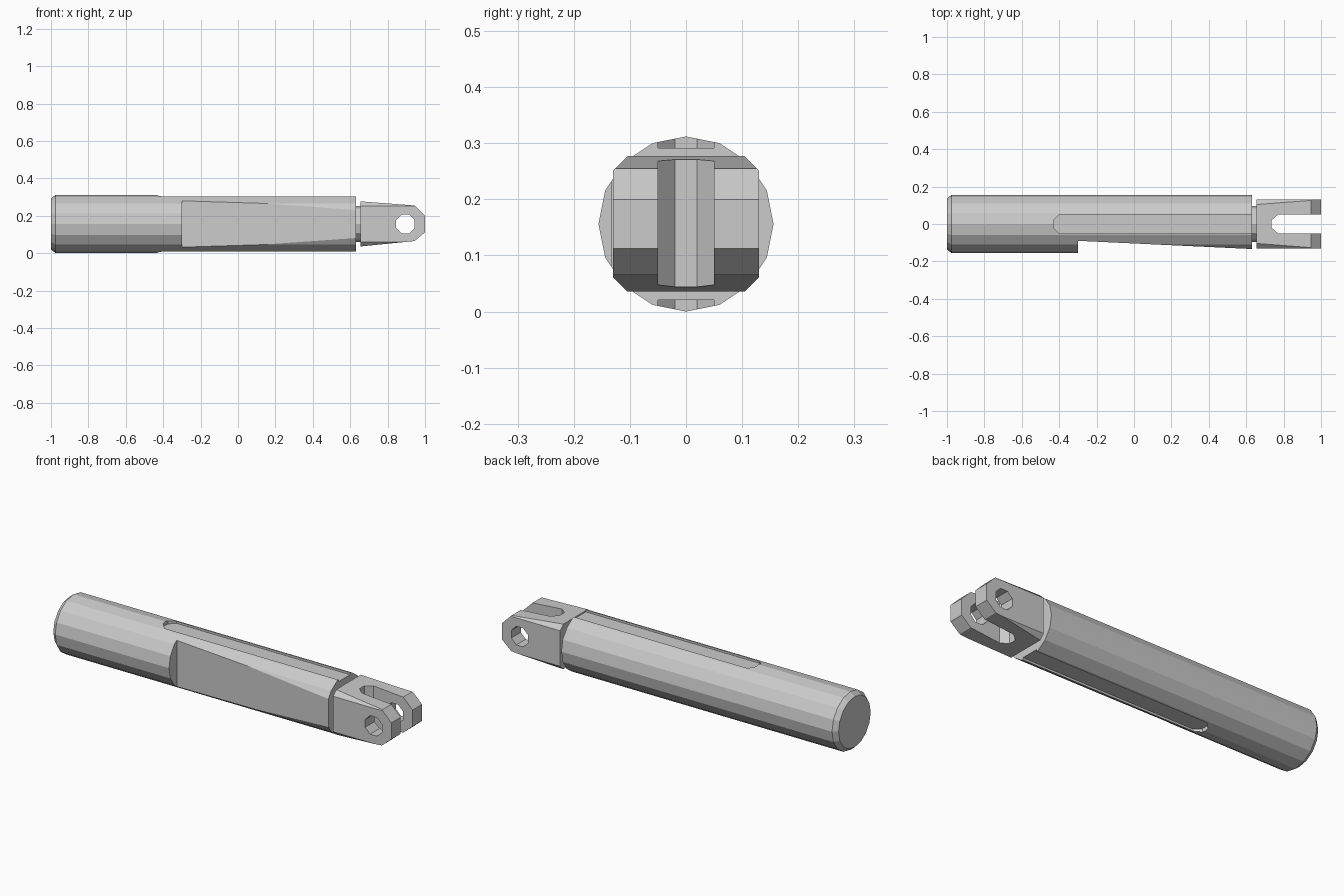
import bpy, bmesh, math
from mathutils import Vector

if "Cube" in bpy.data.objects:
    bpy.data.objects.remove(bpy.data.objects["Cube"])

ZC = 0.156  # height of the long axis
R = 0.156   # body radius


def finish(name, bm):
    bmesh.ops.recalc_face_normals(bm, faces=bm.faces)
    mesh = bpy.data.meshes.new(name)
    bm.to_mesh(mesh)
    bm.free()
    obj = bpy.data.objects.new(name, mesh)
    bpy.context.collection.objects.link(obj)
    return obj


def prism(name, points, axis, lo, hi):
    """Extrude a 2D outline along axis: x takes (y,z), y takes (x,z), z takes (x,y)."""
    bm = bmesh.new()
    i = "xyz".index(axis)

    def place(p, d):
        c = list(p)
        c.insert(i, d)
        return Vector(c)

    face = bm.faces.new([bm.verts.new(place(p, lo)) for p in points])
    ext = bmesh.ops.extrude_face_region(bm, geom=[face])
    shift = place((0, 0), hi - lo)
    for v in ext["geom"]:
        if isinstance(v, bmesh.types.BMVert):
            v.co += shift
    return finish(name, bm)


def turned(name, profile, sides):
    """Closed solid of revolution about the long axis from (x, radius) stations."""
    bm = bmesh.new()
    rings = []
    for x, r in profile:
        rings.append([bm.verts.new((x, r * math.cos(a), ZC + r * math.sin(a)))
                      for a in (2 * math.pi * k / sides for k in range(sides))])
    for a, b in zip(rings, rings[1:]):
        for k in range(sides):
            n = (k + 1) % sides
            bm.faces.new((a[k], a[n], b[n], b[k]))
    bm.faces.new(rings[0])
    bm.faces.new(rings[-1])
    return finish(name, bm)


def boolean(obj, tool, operation="DIFFERENCE"):
    tool.hide_render = True
    mod = obj.modifiers.new("cut", "BOOLEAN")
    mod.operation, mod.solver, mod.object = operation, "EXACT", tool
    bpy.context.view_layer.objects.active = obj
    bpy.ops.object.modifier_apply(modifier=mod.name)
    bpy.data.objects.remove(tool)


def slot(x_start, nose, x_end):
    """Outline of an open slot with a faceted round end."""
    return [(x_end, -0.05), (x_end, 0.05), (x_start + nose, 0.05), (x_start, 0.02),
            (x_start, -0.02), (x_start + nose, -0.05)]


# Round body with a chamfered butt end
body = turned("cylinder_body", [(-1, R - 0.02), (-0.975, R), (0.63, R)], 16)

# Tapered flat on the front side
boolean(body, prism("flat_cutter", [(-0.3, -0.09), (-0.3, -0.3), (0.7, -0.3), (0.7, -0.137)],
                    "z", -0.1, 0.5))

# Shallow long slots on top and bottom
for lo, hi in ((0.291, 0.4), (-0.1, 0.021)):
    boolean(body, prism("slot_cutter", slot(-0.43, 0.03, 0.7), "z", lo, hi))

# Neck joining body and fork
turned("neck", [(0.62, 0.095), (0.67, 0.095)], 12)

# Fork: side profile trimmed by a chamfered section
fork = prism("clevis_fork", [(0.655, 0.036), (0.655, 0.277), (0.945, 0.255), (1, 0.2),
                             (1, 0.112), (0.945, 0.065)], "y", -0.2, 0.2)
section = [(sy * y, ZC + sz * z) for sy, sz, y, z in (
    (1, 1, 0.13, 0.095), (1, 1, 0.1, 0.125), (-1, 1, 0.1, 0.125), (-1, 1, 0.13, 0.095),
    (-1, -1, 0.13, 0.095), (-1, -1, 0.1, 0.125), (1, -1, 0.1, 0.125), (1, -1, 0.13, 0.095))]
boolean(fork, prism("section_tool", section, "x", 0.6, 1.1), "INTERSECT")

# Fork gap and pin hole
boolean(fork, prism("gap_cutter", slot(0.735, 0.035, 1.1), "z", -0.1, 0.5))
hole = [(0.895 + 0.054 * math.cos(a), ZC + 0.054 * math.sin(a))
        for a in (math.pi / 4 * (k + 0.5) for k in range(8))]
boolean(fork, prism("pin_hole_cutter", hole, "y", -0.3, 0.3))
